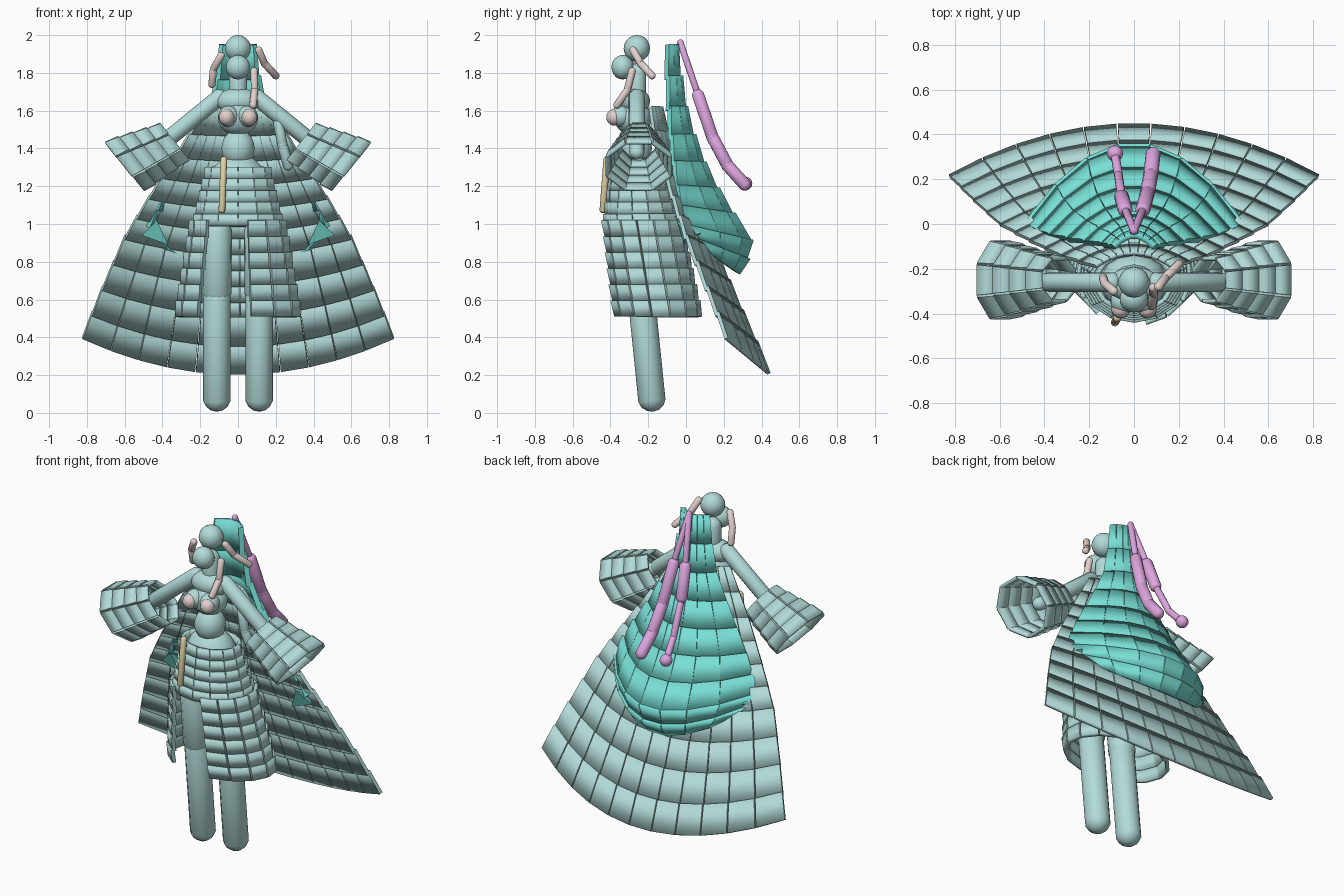
import bpy, bmesh, math
from mathutils import Vector

if "Cube" in bpy.data.objects:
    bpy.data.objects.remove(bpy.data.objects["Cube"])


def material(name, rgb):
    m = bpy.data.materials.new(name)
    m.use_nodes = True
    m.diffuse_color = (*rgb, 1)
    m.node_tree.nodes["Principled BSDF"].inputs["Base Color"].default_value = (*rgb, 1)
    return m


BODY = material("pale grey teal", (0.45, 0.71, 0.69))
HAIR = material("bright teal", (0.19, 0.74, 0.67))
VIOLET = material("soft violet", (0.73, 0.38, 0.74))
PINK = material("dusty pink", (0.77, 0.64, 0.61))
SAND = material("pale sand", (0.74, 0.65, 0.38))


def finish(name, bm, mat, flat=()):
    bmesh.ops.recalc_face_normals(bm, faces=bm.faces)
    for f in bm.faces:
        f.smooth = f not in flat
    me = bpy.data.meshes.new(name)
    bm.to_mesh(me)
    bm.free()
    me.materials.append(mat)
    ob = bpy.data.objects.new(name, me)
    bpy.context.collection.objects.link(ob)


def capsules(name, points, radii, mat):
    """Chain of round-ended limbs; radii has one value per link."""
    bm = bmesh.new()
    for a, b, r in zip(points, points[1:], radii):
        a, b = Vector(a), Vector(b)
        turn = (b - a).to_track_quat("Z", "Y")
        new = bmesh.ops.create_uvsphere(bm, u_segments=12, v_segments=7, radius=r)["verts"]
        for v in new:
            end = b if v.co.z > 0 else a
            v.co = end + turn @ v.co
    finish(name, bm, mat)


def ball(name, centre, size, mat):
    bm = bmesh.new()
    bmesh.ops.create_uvsphere(bm, u_segments=14, v_segments=10, radius=1)
    for v in bm.verts:
        v.co = Vector(centre) + Vector(c * s for c, s in zip(v.co, size))
    finish(name, bm, mat)


def plates(name, surface, cols, rows, thick, mat, gap=0.03):
    """Cover surface(u, v), u and v in 0..1, with overlapping shingles."""
    bm = bmesh.new()
    sides = set()
    for i in range(cols):
        for j in range(rows):
            u0, u1 = (i + gap) / cols, (i + 1 - gap) / cols
            v0, v1 = j / rows, min((j + 1.1) / rows, 1)
            quad = [surface(u0, v0), surface(u1, v0), surface(u1, v1), surface(u0, v1)]
            n = (quad[2] - quad[0]).cross(quad[3] - quad[1]).normalized()
            lift = [0, 0, thick * 0.5, thick * 0.5]
            inner = [bm.verts.new(p + n * (k - thick / 2)) for p, k in zip(quad, lift)]
            outer = [bm.verts.new(p + n * (k + thick / 2)) for p, k in zip(quad, lift)]
            bm.faces.new(inner)
            bm.faces.new(outer)
            for k in range(4):
                m = (k + 1) % 4
                rim = bm.faces.new((inner[k], inner[m], outer[m], outer[k]))
                if k % 2:
                    sides.add(rim)
    finish(name, bm, mat, sides)


def along(path, t):
    """Point at fraction t of a list of evenly timed points."""
    s = t * (len(path) - 1)
    i = min(int(s), len(path) - 2)
    return Vector(path[i]).lerp(Vector(path[i + 1]), s - i)


def drape(centre, edge):
    """Sheet bulging backwards, from an edge path to its mirror image."""
    def surface(u, v):
        s = 1 - 2 * u
        c, e = along(centre, v), along(edge, v)
        p = c.lerp(e, s * s)
        p.x = e.x * s
        return p
    return surface


def ring(top, bottom, start=-math.pi, end=math.pi):
    """Skirt tier; each end is (half width, half depth, centre y, z)."""
    def surface(u, v):
        rx, ry, cy, z = Vector(top).lerp(Vector(bottom), v)
        a = start + (end - start) * u
        return Vector((rx * math.sin(a), cy - ry * math.cos(a), z))
    return surface


# Head and torso
ball("head", (0, -0.26, 1.93), (0.07, 0.07, 0.07), BODY)
ball("face", (0, -0.335, 1.83), (0.065, 0.06, 0.065), BODY)
capsules("neck", [(0, -0.26, 1.80), (0, -0.26, 1.62)], [0.05], BODY)
ball("upper_chest", (0, -0.27, 1.65), (0.12, 0.08, 0.07), BODY)
ball("chest", (0, -0.28, 1.56), (0.11, 0.10, 0.09), BODY)
ball("belly", (0, -0.27, 1.40), (0.09, 0.09, 0.10), BODY)
ball("hips", (0, -0.26, 1.23), (0.15, 0.13, 0.14), BODY)

# Limbs, bust and sleeves on both sides
for side, s in (("left", 1), ("right", -1)):
    ball(side + "_bust", (s * 0.05, -0.345, 1.57), (0.056, 0.056, 0.056), BODY)
    ball(side + "_bust_cup", (s * 0.06, -0.38, 1.565), (0.042, 0.042, 0.044), PINK)
    capsules(side + "_arm", [(s * 0.10, -0.26, 1.67), (s * 0.37, -0.26, 1.45), (s * 0.47, -0.26, 1.38)],
             [0.045, 0.04], BODY)
    capsules(side + "_leg", [(s * 0.11, -0.27, 0.95), (s * 0.112, -0.24, 0.65), (s * 0.112, -0.182, 0.08)],
             [0.08, 0.074], BODY)

    def sleeve(u, v, s=s):
        a = s * math.tau * (u + 1 / 16)
        c = Vector((0.335, -0.25, 1.435)).lerp(Vector((0.60, -0.25, 1.305)), v)
        long, deep = 0.13 + 0.05 * v, 0.10 + 0.09 * v
        p = c + Vector((0.62, 0, 0.78)) * long * math.cos(a) + Vector((0, deep, 0)) * math.sin(a)
        p.x *= s
        return p
    plates(side + "_sleeve", sleeve, 8, 4, 0.016, BODY)

capsules("left_side_ribbon", [(0.215, -0.27, 1.53), (0.235, -0.27, 1.42), (0.265, -0.25, 1.31)],
         [0.028, 0.028], BODY)

# Skirt tiers, the lower one open over the right thigh
plates("upper_skirt", ring((0.17, 0.13, -0.26, 1.30), (0.245, 0.205, -0.235, 0.99)), 14, 5, 0.022, BODY, 0.0)
plates("lower_skirt", ring((0.25, 0.21, -0.235, 1.02), (0.335, 0.235, -0.15, 0.51), 0.2, 5.6), 13, 6, 0.022, BODY)

# Long cape, narrow behind the back and fanning out below the hair
cape_centre = [(0, -0.13, 1.62), (0, -0.05, 1.35), (0, 0.05, 1.10), (0, 0.16, 0.86), (0, 0.30, 0.54), (0, 0.45, 0.21)]
cape_edge = [(0.17, -0.19, 1.62), (0.33, -0.14, 1.37), (0.47, -0.07, 1.15), (0.60, 0.0, 0.94),
             (0.72, 0.11, 0.67), (0.83, 0.22, 0.40)]
plates("cape", drape(cape_centre, cape_edge), 11, 10, 0.02, BODY, 0.02)

# Full hair lying over the cape, its tips curling round to the front
hair_centre = [(0, -0.05, 1.95), (0, -0.01, 1.65), (0, 0.07, 1.38), (0, 0.20, 1.13), (0, 0.37, 0.89), (0, 0.29, 0.73)]
hair_edge = [(0.09, -0.10, 1.95), (0.13, -0.09, 1.65), (0.27, -0.07, 1.38), (0.41, -0.04, 1.15),
             (0.49, 0.0, 0.98), (0.40, 0.09, 0.87)]
plates("back_hair", drape(hair_centre, hair_edge), 7, 9, 0.03, HAIR, 0.0)
for side, s in (("left", 1), ("right", -1)):
    bm = bmesh.new()
    tip = [(0.51, -0.01, 0.94), (0.37, -0.01, 0.89), (0.43, -0.05, 1.02), (0.44, 0.08, 0.95)]
    corners = [bm.verts.new((s * x, y, z)) for x, y, z in tip]
    for k in range(4):
        bm.faces.new(corners[:k] + corners[k + 1:])
    finish(side + "_hair_tip", bm, HAIR, set(bm.faces))

# Hanging violet tails
capsules("left_tail", [(0.0, -0.03, 1.96), (0.04, 0.065, 1.68), (0.06, 0.14, 1.46), (0.075, 0.22, 1.31),
                       (0.085, 0.31, 1.21)], [0.018, 0.034, 0.034, 0.034], VIOLET)
capsules("right_tail", [(0.0, -0.03, 1.96), (-0.04, 0.065, 1.68), (-0.055, 0.12, 1.52), (-0.07, 0.22, 1.32),
                        (-0.085, 0.31, 1.22)], [0.018, 0.034, 0.02, 0.02], VIOLET)
ball("right_tail_bead", (-0.085, 0.315, 1.215), (0.036, 0.036, 0.036), VIOLET)

# Pink face locks
capsules("left_top_lock", [(0.11, -0.28, 1.92), (0.14, -0.24, 1.85), (0.20, -0.18, 1.785)], [0.02, 0.02], PINK)
capsules("left_front_lock", [(0.085, -0.285, 1.81), (0.088, -0.31, 1.71), (0.08, -0.365, 1.63)], [0.02, 0.02], PINK)
capsules("right_lock", [(-0.09, -0.30, 1.89), (-0.13, -0.265, 1.82), (-0.138, -0.24, 1.74)], [0.02, 0.02], PINK)

# Sash pendant at the front of the waist
capsules("sash_pendant", [(-0.075, -0.42, 1.34), (-0.085, -0.44, 1.075)], [0.018], SAND)
